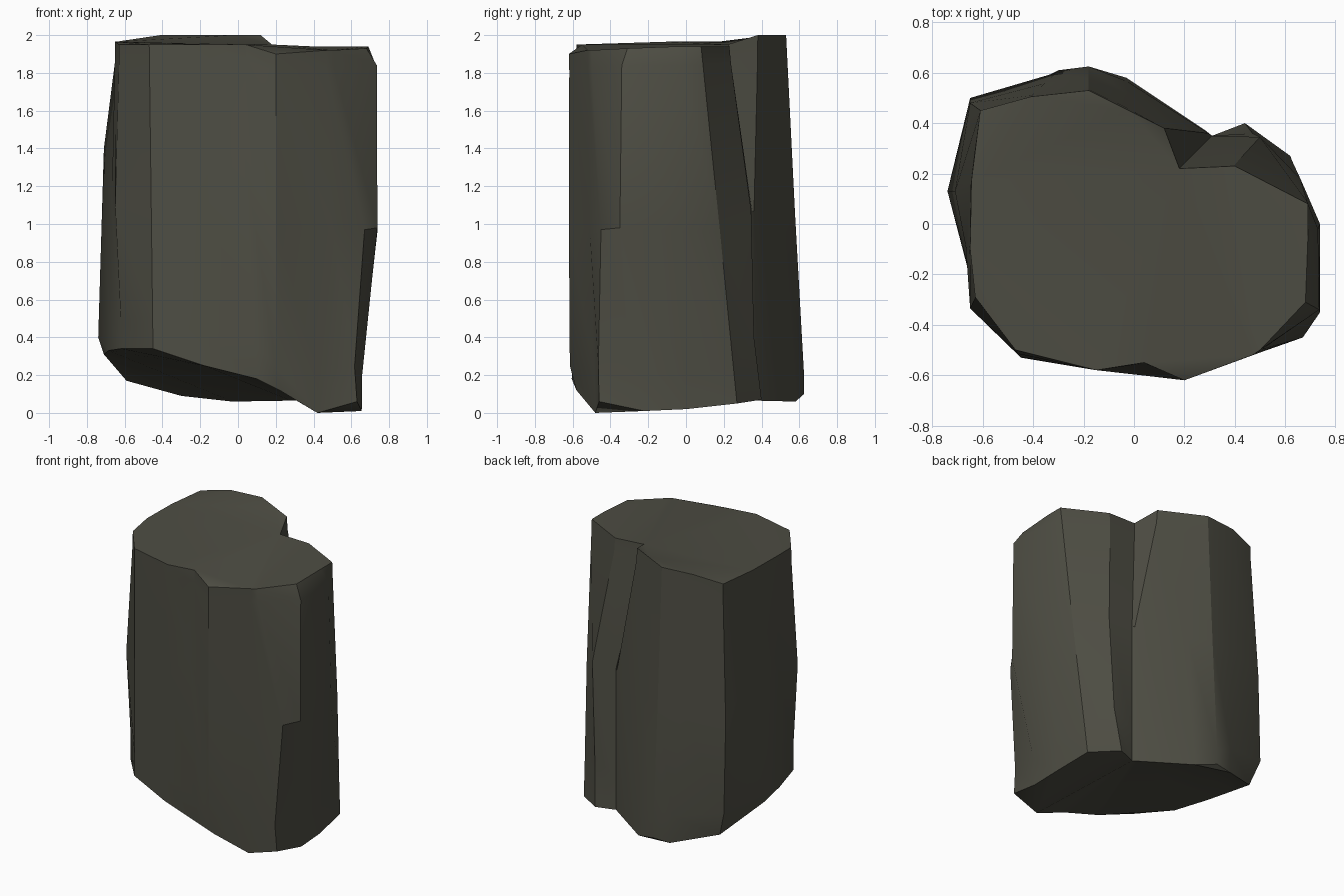
import bpy, bmesh
from mathutils import Vector

# Rim of the flat top, counter-clockwise from the front left corner
TOP = [
    (-.63, -.29, 1.95), (-.47, -.50, 1.95), (-.15, -.58, 1.95), (.04, -.55, 1.95),
    (.20, -.62, 1.90), (.47, -.52, 1.92), (.50, -.50, 1.92), (.68, -.31, 1.93),
    (.69, -.05, 1.94), (.69, .08, 1.94), (.40, .23, 1.94), (.18, .22, 1.95),
    (.12, .38, 2.0), (-.02, .45, 2.0), (-.18, .53, 2.0), (-.41, .505, 2.0),
    (-.61, .45, 1.965), (-.645, .17, 1.965), (-.65, -.10, 1.965)]

# Matching rim of the slanted, broken underside
BOTTOM = [
    (-.62, -.33, .34), (-.45, -.53, .34), (-.18, -.575, .25), (.10, -.605, .18),
    (.22, -.58, .12), (.42, -.48, 0), (.63, -.46, .06), (.655, -.22, .01),
    (.65, 0, .02), (.62, .27, .05), (.44, .40, .07), (.31, .35, .065),
    (.28, .37, .065), (-.03, .58, .06), (-.18, .625, .10), (-.30, .61, .09),
    (-.59, .46, .17), (-.71, .13, .31), (-.685, -.08, .33)]

# Rings between the rims, as fractions of the way down, and where they bulge
LEVELS = [0, .05, .5, .9, 1]
BULGES = {
    (1, 7): (.735, -.34, 1.84), (1, 8): (.73, -.02, 1.84),
    (2, 0): (-.65, -.335, 1.1), (2, 3): (.03, -.60, 1.4), (2, 4): (.20, -.62, 1.0),
    (3, 4): (.20, -.615, .25), (2, 5): (.50, -.51, .97), (2, 6): (.67, -.45, .97),
    (2, 7): (.738, -.35, .98), (2, 8): (.738, 0, .96), (2, 9): (.66, .18, .96),
    (2, 10): (.50, .345, 1.07), (3, 10): (.47, .36, .40),
    (2, 11): (.31, .35, 1.07), (3, 11): (.31, .35, .3),
    (2, 12): (.295, .36, 1.07), (3, 12): (.285, .37, .3),
    (3, 14): (-.18, .625, .2), (2, 16): (-.65, .48, 1.0), (3, 16): (-.65, .50, .35),
    (2, 17): (-.71, .13, 1.4), (3, 17): (-.74, .13, .40)}

stone = bpy.data.materials.new("dark_olive_stone")
stone.diffuse_color = (.075, .074, .056, 1)

# Rock pillar: skin the rings, then cap both ends
bm = bmesh.new()
rings = []
for k, t in enumerate(LEVELS):
    ring = []
    for c, (a, b) in enumerate(zip(TOP, BOTTOM)):
        p = BULGES.get((k, c), Vector(a).lerp(Vector(b), t))
        ring.append(bm.verts.new(p))
    rings.append(ring)
n = len(TOP)
for up, low in zip(rings, rings[1:]):
    for i in range(n):
        j = (i + 1) % n
        bm.faces.new((up[i], low[i], low[j], up[j]))
caps = [bm.faces.new(rings[0]), bm.faces.new(rings[-1][::-1])]
bmesh.ops.triangulate(bm, faces=caps, ngon_method='BEAUTY')
bmesh.ops.recalc_face_normals(bm, faces=bm.faces)

mesh = bpy.data.meshes.new("rock_pillar")
bm.to_mesh(mesh)
bm.free()
mesh.materials.append(stone)
rock = bpy.data.objects.new("rock_pillar", mesh)
bpy.context.collection.objects.link(rock)

# Smooth faces with sharp broken edges
bpy.context.view_layer.objects.active = rock
rock.select_set(True)
bpy.ops.object.shade_smooth_by_angle(angle=.5)
